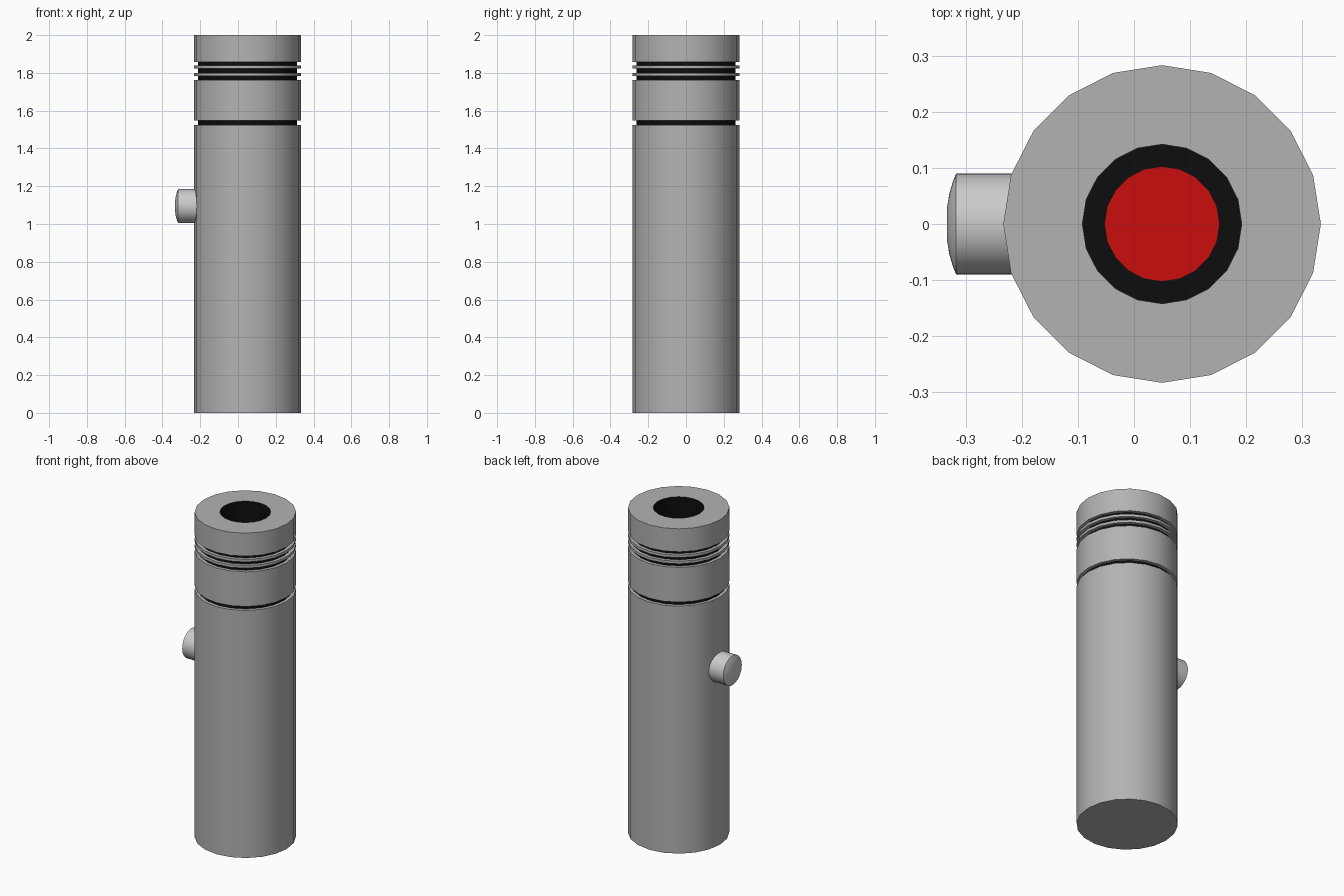
import bpy, math
from mathutils import Matrix

if "Cube" in bpy.data.objects:
    bpy.data.objects.remove(bpy.data.objects["Cube"])


def paint(name, rgb):
    m = bpy.data.materials.new(name)
    m.diffuse_color = (*rgb, 1)
    m.use_nodes = True
    m.node_tree.nodes["Principled BSDF"].inputs["Base Color"].default_value = m.diffuse_color
    return m


GREY = paint("grey_metal", (0.45, 0.45, 0.45))
BLACK = paint("black", (0.004, 0.004, 0.004))
RED = paint("red", (0.6, 0.004, 0.004))


def lathe(name, profile, sides, mats=None, matrix=Matrix()):
    """Spin (radius, height, material of the strip leading to the point); ends are capped."""
    verts, faces, idx = [], [], []
    for r, z, _ in profile:
        for i in range(sides):
            a = 2 * math.pi * i / sides
            verts.append((r * math.cos(a), r * math.sin(a), z))
    for k in range(1, len(profile)):
        for i in range(sides):
            j = (i + 1) % sides
            b, t = (k - 1) * sides, k * sides
            faces.append((b + i, b + j, t + j, t + i))
            idx.append(profile[k][2])
    last = (len(profile) - 1) * sides
    faces.append(tuple(reversed(range(sides))))
    idx.append(0)
    faces.append(tuple(range(last, last + sides)))
    idx.append(2 if mats else 0)
    me = bpy.data.meshes.new(name)
    me.from_pydata(verts, [], faces)
    for m in mats or []:
        me.materials.append(m)
    if mats:
        me.polygons.foreach_set("material_index", idx)
    ob = bpy.data.objects.new(name, me)
    ob.matrix_world = matrix
    bpy.context.collection.objects.link(ob)
    bpy.ops.object.select_all(action='DESELECT')
    ob.select_set(True)
    bpy.context.view_layer.objects.active = ob
    bpy.ops.object.shade_smooth_by_angle(angle=math.radians(30))
    return ob


# Handle body with black grooves and a recessed red disc in the top
R, R_IN = 0.283, 0.263
profile = [(R, 0, 0)]
for low, high in ((1.524, 1.548), (1.762, 1.784), (1.8, 1.822), (1.838, 1.858)):
    profile += [(R, low, 0), (R_IN, low, 0), (R_IN, high, 1), (R, high, 0)]
profile += [(R, 2, 0), (0.142, 2, 0), (0.142, 1.8, 1), (0.102, 1.8, 1)]
lathe("handle_body", profile, 20, [GREY, BLACK, RED],
      Matrix.Translation((0.05, 0, 0)))

# Side button with a shallow domed cap, pointing to -x
button = [(0.09, 0, 0), (0.09, 0.117, 0), (0.075, 0.123, 0), (0.055, 0.129, 0),
          (0.03, 0.133, 0), (0.01, 0.1335, 0)]
lathe("side_button", button, 32, None,
      Matrix.Translation((-0.2, 0, 1.095)) @ Matrix.Rotation(-math.pi / 2, 4, 'Y'))
